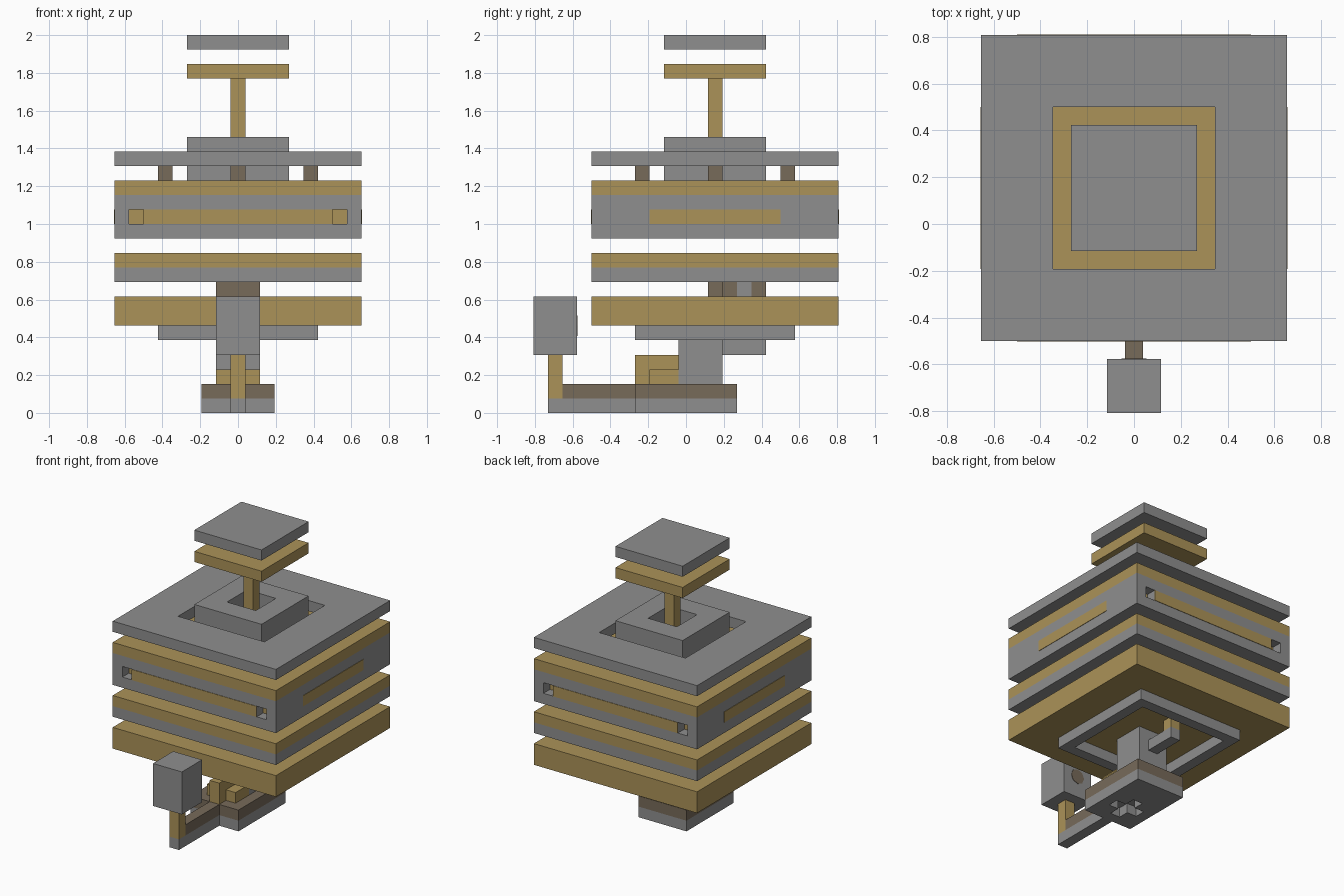
import bpy
import bmesh
import math
from mathutils import Matrix

default = bpy.data.objects.get("Cube")
if default:
    bpy.data.objects.remove(default, do_unlink=True)

U = 1 / 13    # one block
MID = 2       # y of the main stack's centre, in blocks


def material(name, rgb):
    m = bpy.data.materials.new(name)
    m.use_nodes = True
    m.diffuse_color = (*rgb, 1)
    m.node_tree.nodes["Principled BSDF"].inputs["Base Color"].default_value = (*rgb, 1)
    return m


GREY = material("grey", (0.275, 0.275, 0.275))
TAN = material("tan", (0.41, 0.29, 0.098))
BROWN = material("brown", (0.185, 0.145, 0.102))


def finish(name, bm, mat):
    mesh = bpy.data.meshes.new(name)
    bm.to_mesh(mesh)
    bm.free()
    mesh.materials.append(mat)
    obj = bpy.data.objects.new(name, mesh)
    bpy.context.collection.objects.link(obj)
    return obj


def box(name, mat, x, y, z):
    """Block spanning the (low, high) pairs, in block units."""
    bm = bmesh.new()
    size = [(b - a) * U for a, b in (x, y, z)]
    mid = [(a + b) / 2 * U for a, b in (x, y, z)]
    bmesh.ops.create_cube(bm, size=1, matrix=Matrix.Translation(mid) @ Matrix.Diagonal((*size, 1)))
    return finish(name, bm, mat)


def half(w):
    return (-w, w)


def slab(name, mat, w, z):
    """Square plate of half width w on the stack's axis."""
    return box(name, mat, half(w), (MID - w, MID + w), z)


def carve(obj, *spans):
    """Cut box-shaped openings out of a part."""
    for span in spans:
        cutter = box("cutter", obj.data.materials[0], *span)
        mod = obj.modifiers.new("opening", "BOOLEAN")
        mod.operation = "DIFFERENCE"
        mod.solver = "EXACT"
        mod.object = cutter
        bpy.context.view_layer.objects.active = obj
        bpy.ops.object.modifier_apply(modifier=mod.name)
        bpy.data.objects.remove(cutter, do_unlink=True)


def ring(name, mat, outer, inner, z):
    obj = slab(name, mat, outer, z)
    carve(obj, (half(inner), (MID - inner, MID + inner), (z[0] - 1, z[1] + 1)))


# Base with a plus-shaped recess underneath
foot = box("base_foot", GREY, half(2.5), half(3.5), (0, 1))
carve(foot, (half(1.5), (-1.5, -0.5), (-1, 0.9)), (half(0.5), (-2.5, 0.5), (-1, 0.9)))
box("base_top", BROWN, half(2.5), half(3.5), (1, 2))

# Front arm carrying the small box
box("arm_lower", GREY, half(0.5), (-9.5, -3.5), (0, 1))
box("arm_upper", BROWN, half(0.5), (-8.5, -3.5), (1, 2))
box("arm_post", TAN, half(0.5), (-9.5, -8.5), (1, 4))
box("arm_box", GREY, half(1.5), (-10.5, -7.5), (4, 8))
bm = bmesh.new()
bmesh.ops.create_cone(bm, cap_ends=True, segments=8, radius1=0.7 * U, radius2=0.7 * U, depth=0.006,
                      matrix=Matrix.Translation((0, -7.5 * U, 6 * U)) @ Matrix.Rotation(math.pi / 2, 4, "X"))
finish("arm_box_dot", bm, BROWN)

# Column and its brackets
box("column", GREY, half(1.5), (-0.5, 2.5), (2, 6))
box("step_tall", TAN, half(0.5), (-3.5, -0.5), (2, 4))
for side, name in ((1, "left"), (-1, "right")):
    box("step_low_" + name, TAN, sorted((side * 0.5, side * 1.5)), (-2.5, -0.5), (2, 3))
box("rear_bracket", GREY, half(0.5), (2.5, 5.5), (4, 5))
box("rear_bracket_post", TAN, half(0.5), (4.5, 5.5), (5, 6))

# Lower plates
ring("under_ring", GREY, 5.5, 4.5, (5, 6))
slab("lower_plate", TAN, 8.5, (6, 8))
box("spacer_front", BROWN, half(1.5), (1.5, 2.5), (8, 9))
box("spacer_middle", BROWN, half(0.5), (2.5, 3.5), (8, 9))
box("spacer_core", GREY, half(0.5), (3.5, 4.5), (8, 9))
box("spacer_back", BROWN, half(0.5), (4.5, 5.5), (8, 9))
slab("middle_plate_lower", GREY, 8.5, (9, 10))
slab("middle_plate_upper", TAN, 8.5, (10, 11))

# Main body with corner pockets and inlaid stripes on every side
body = slab("body", GREY, 8.5, (12, 15))
slab("body_top", TAN, 8.5, (15, 16))
T = 0.04    # stripe thickness
for s, name in ((-1, "front"), (1, "back")):
    face = MID + s * 8.5
    inner = MID + s * 7.5
    for e in (-1, 1):
        pocket = sorted((e * 6.5, e * 7.5))
        carve(body, (pocket, sorted((inner, face + s)), (13, 14)))
        box("pocket_back_" + name, TAN, pocket, (inner - T, inner + T), (13, 14))
    box("stripe_" + name, TAN, half(6.5), (face - T, face + T), (13, 14))
for s, name in ((-1, "right"), (1, "left")):
    box("stripe_" + name, TAN, (s * 8.5 - T, s * 8.5 + T), (MID - 4.5, MID + 4.5), (13, 14))

# Roof frame on four short supports
for x, y in ((5, 0), (-5, 0), (0, 5), (0, -5)):
    box("roof_support", BROWN, (x - 0.5, x + 0.5), (MID + y - 0.5, MID + y + 0.5), (16, 17))
ring("roof_frame", GREY, 8.5, 4.5, (17, 18))
ring("collar", GREY, 3.5, 1.5, (16, 19))

# Mast and top plates
slab("mast", TAN, 0.5, (16, 23))
slab("mast_plate", TAN, 3.5, (23, 24))
slab("top_plate", GREY, 3.5, (25, 26))
